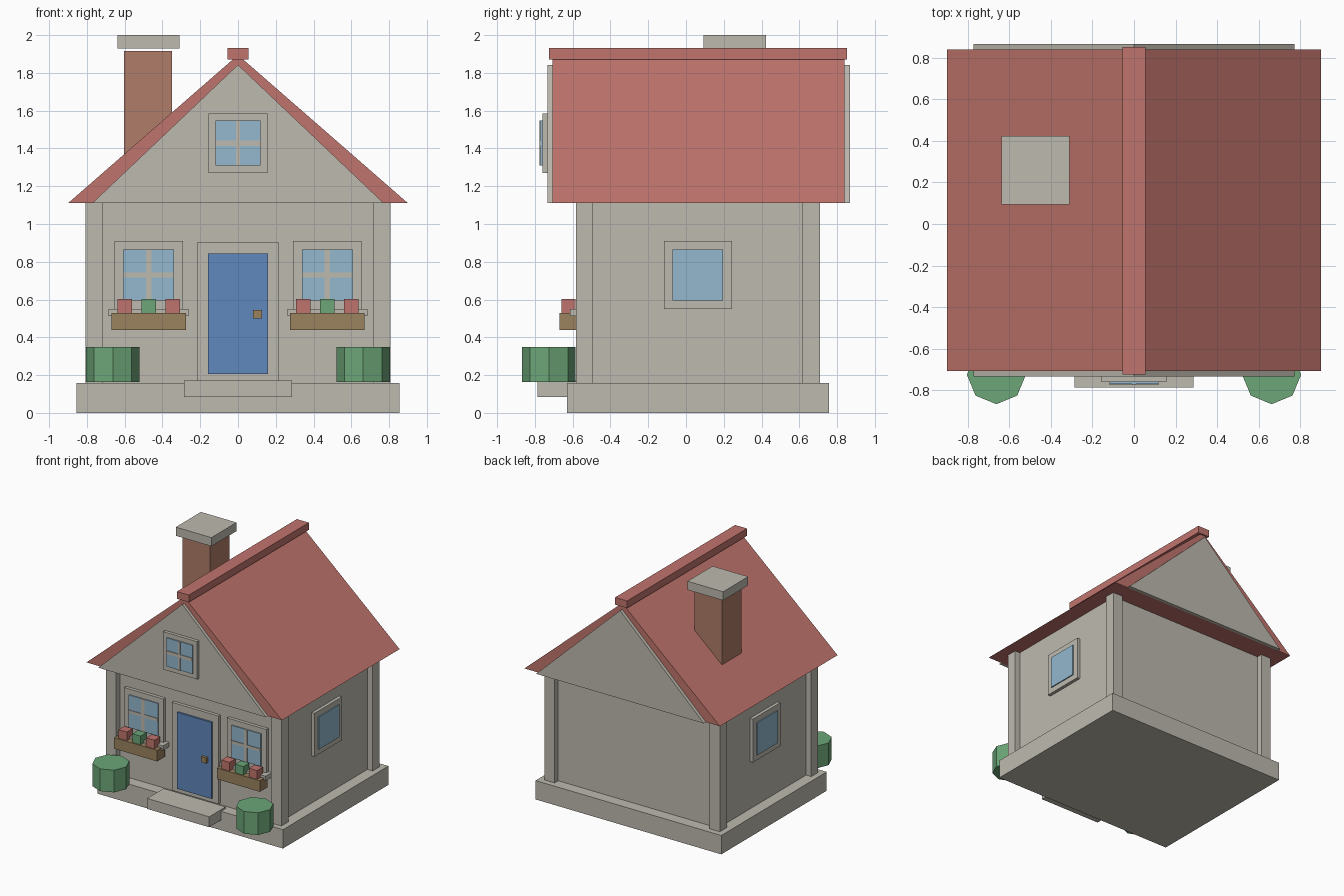
import bpy
import bmesh
import math

if "Cube" in bpy.data.objects:
    bpy.data.objects.remove(bpy.data.objects["Cube"])


def material(name, r, g, b):
    m = bpy.data.materials.new(name)
    lin = [((c / 255 + 0.055) / 1.055) ** 2.4 for c in (r, g, b)]
    m.diffuse_color = (*lin, 1)
    m.use_nodes = True
    m.node_tree.nodes["Principled BSDF"].inputs["Base Color"].default_value = m.diffuse_color
    return m


STONE = material("warm grey stone", 190, 186, 175)
RED = material("roof red", 192, 116, 109)
BRICK = material("chimney brick", 176, 124, 105)
GREEN = material("leaf green", 108, 166, 119)
BLUE = material("door blue", 96, 136, 188)
GLASS = material("window glass", 147, 184, 205)
WOOD = material("planter wood", 155, 130, 94)


def finish(name, bm, mat):
    bmesh.ops.recalc_face_normals(bm, faces=bm.faces)
    me = bpy.data.meshes.new(name)
    bm.to_mesh(me)
    bm.free()
    me.materials.append(mat)
    ob = bpy.data.objects.new(name, me)
    bpy.context.collection.objects.link(ob)
    return ob


def box(name, x, y, z, mat):
    """Box from (min, max) pairs on each axis."""
    bm = bmesh.new()
    bmesh.ops.create_cube(bm, size=1)
    for v in bm.verts:
        v.co = [(r[0] + r[1]) / 2 + c * (r[1] - r[0]) for c, r in zip(v.co, (x, y, z))]
    return finish(name, bm, mat)


def gable_prism(name, half, z0, z1, y0, y1, mat):
    """Triangular profile extruded along y."""
    bm = bmesh.new()
    f = bm.faces.new([bm.verts.new(p) for p in ((-half, y0, z0), (half, y0, z0), (0, y0, z1))])
    ext = bmesh.ops.extrude_face_region(bm, geom=[f])["geom"]
    bmesh.ops.translate(bm, vec=(0, y1 - y0, 0),
                        verts=[g for g in ext if isinstance(g, bmesh.types.BMVert)])
    return finish(name, bm, mat)


def front_window(name, cx, cz, half, rim, y, bar_v, bar_h):
    """Frame, glass and cross bars facing -y; y is the wall plane."""
    g = half - rim
    box(name + "_frame", (cx - half, cx + half), (y - 0.027, y + 0.01), (cz - half, cz + half), STONE)
    box(name + "_glass", (cx - g, cx + g), (y - 0.036, y), (cz - g, cz + g), GLASS)
    box(name + "_bar_upright", (cx - bar_v, cx + bar_v), (y - 0.042, y), (cz - g, cz + g), STONE)
    box(name + "_bar_across", (cx - g, cx + g), (y - 0.041, y), (cz - bar_h, cz + bar_h), STONE)


# Foundation, walls and step
box("foundation", (-0.855, 0.855), (-0.63, 0.757), (0, 0.157), STONE)
box("walls", (-0.76, 0.76), (-0.535, 0.662), (0.15, 1.115), STONE)
box("front_step", (-0.286, 0.286), (-0.787, -0.57), (0.085, 0.172), STONE)

# Corner posts
for sx, side in ((-1, "left"), (1, "right")):
    for (y0, y1), end in (((-0.583, -0.493), "front"), ((0.617, 0.709), "back")):
        box(f"{end}_{side}_post", sorted((sx * 0.714, sx * 0.808)), (y0, y1), (0.15, 1.115), STONE)

# Roof, gable plates and ridge
gable_prism("roof", 0.9, 1.11, 1.895, -0.708, 0.84, RED)
gable_prism("front_gable", 0.772, 1.11, 1.843, -0.734, -0.708, STONE)
gable_prism("back_gable", 0.772, 1.11, 1.843, 0.84, 0.868, STONE)
box("ridge_cap", (-0.055, 0.055), (-0.725, 0.853), (1.872, 1.932), RED)

# Chimney
box("chimney", (-0.603, -0.35), (0.13, 0.388), (1.2, 1.915), BRICK)
box("chimney_cap", (-0.638, -0.31), (0.093, 0.423), (1.928, 2.0), STONE)

# Door
box("door_frame", (-0.215, 0.215), (-0.562, -0.52), (0.172, 0.905), STONE)
box("door", (-0.158, 0.158), (-0.577, -0.53), (0.207, 0.843), BLUE)
box("door_handle", (0.08, 0.126), (-0.6, -0.56), (0.5, 0.546), WOOD)

# Gable window
front_window("gable_window", 0, 1.428, 0.157, 0.038, -0.734, 0.01, 0.014)

for sx, side in ((-1, "left"), (1, "right")):
    # Front window with sill, planter and flowers
    cx = sx * 0.473
    front_window(side + "_window", cx, 0.73, 0.181, 0.046, -0.535, 0.014, 0.012)
    box(side + "_sill", (cx - 0.212, cx + 0.212), (-0.615, -0.53), (0.512, 0.55), STONE)
    box(side + "_planter", (cx - 0.198, cx + 0.198), (-0.67, -0.57), (0.438, 0.53), WOOD)
    for i, mat in ((-1, RED), (0, GREEN), (1, RED)):
        fx = cx + i * 0.127
        box(f"{side}_flower_{i + 2}", (fx - 0.038, fx + 0.038), (-0.66, -0.584), (0.525, 0.602), mat)

    # Side window
    def out(a, b):
        return sorted((sx * a, sx * b))
    box(side + "_side_window_frame", out(0.75, 0.787), (-0.117, 0.243), (0.55, 0.911), STONE)
    box(side + "_side_window_glass", out(0.76, 0.796), (-0.071, 0.197), (0.596, 0.865), GLASS)

    # Eight-sided bush
    bm = bmesh.new()
    bmesh.ops.create_cone(bm, cap_ends=True, segments=8, radius1=0.142, radius2=0.142, depth=0.185)
    bmesh.ops.translate(bm, verts=bm.verts, vec=(sx * 0.663, -0.726, 0.2555))
    finish(side + "_bush", bm, GREEN)
